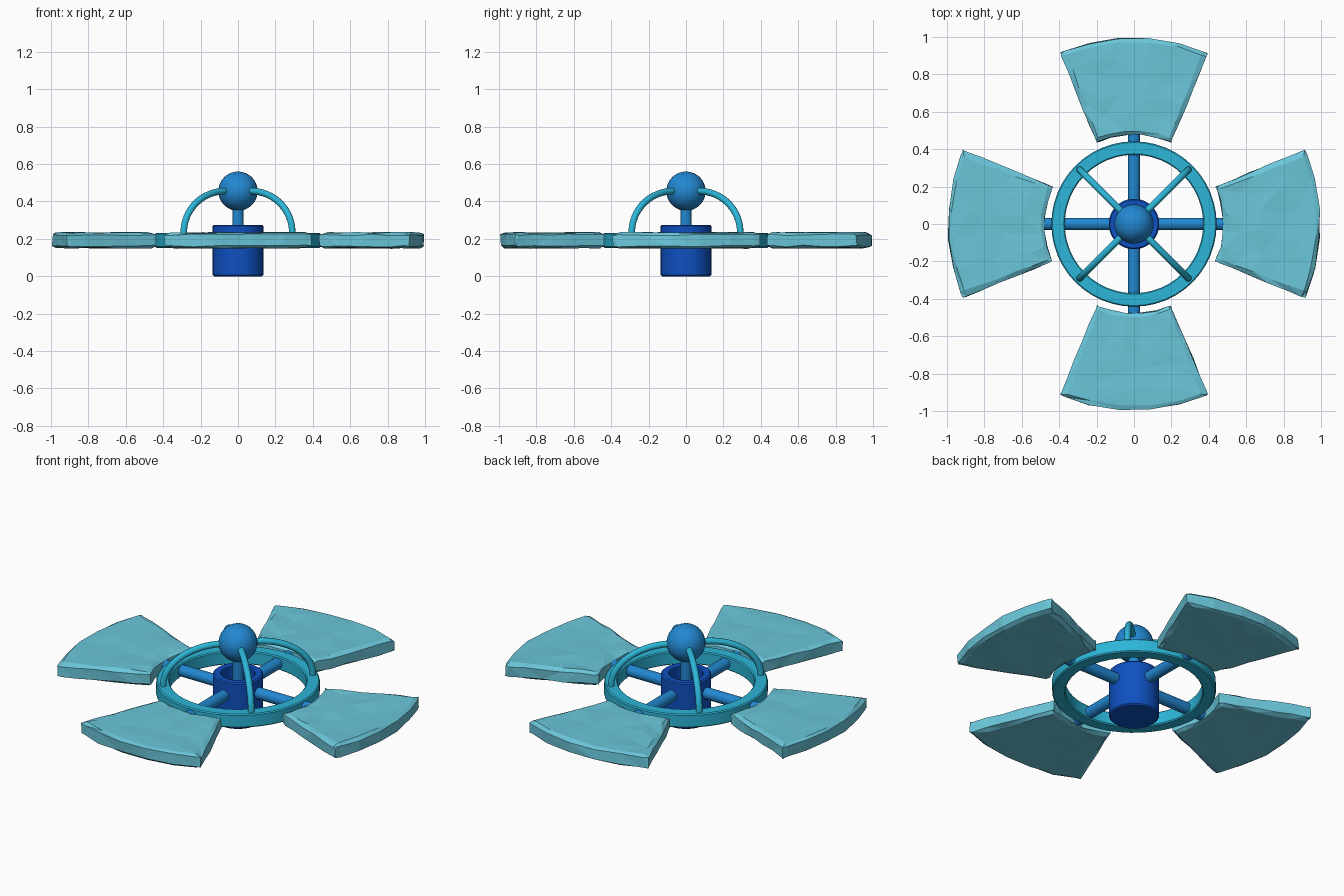
import bpy, bmesh, math, random
from mathutils import Vector

if "Cube" in bpy.data.objects:
    bpy.data.objects.remove(bpy.data.objects["Cube"])

random.seed(4)


def material(name, r, g, b):
    lin = [((c / 255 + 0.055) / 1.055) ** 2.4 for c in (r, g, b)]
    m = bpy.data.materials.new(name)
    m.diffuse_color = (*lin, 1)
    m.use_nodes = True
    m.node_tree.nodes["Principled BSDF"].inputs["Base Color"].default_value = m.diffuse_color
    return m


PALE = material("pale_teal", 106, 198, 218)
CYAN = material("bright_cyan", 44, 182, 216)
BLUE = material("mid_blue", 34, 136, 210)
NAVY = material("deep_blue", 14, 80, 192)


def make(name, bm, mat, smooth=True):
    bmesh.ops.recalc_face_normals(bm, faces=bm.faces)
    me = bpy.data.meshes.new(name)
    bm.to_mesh(me)
    bm.free()
    me.materials.append(mat)
    ob = bpy.data.objects.new(name, me)
    bpy.context.collection.objects.link(ob)
    if smooth:
        bpy.ops.object.select_all(action='DESELECT')
        ob.select_set(True)
        bpy.context.view_layer.objects.active = ob
        bpy.ops.object.shade_smooth_by_angle(angle=math.radians(35))
    return ob


def lathe(name, profile, mat, n=48, closed=False):
    """Revolve (radius, z) points around z."""
    bm = bmesh.new()
    vs = [bm.verts.new((r, 0, z)) for r, z in profile]
    pairs = list(zip(vs, vs[1:])) + ([(vs[-1], vs[0])] if closed else [])
    es = [bm.edges.new(p) for p in pairs]
    bmesh.ops.spin(bm, geom=vs + es, axis=(0, 0, 1), cent=(0, 0, 0),
                   angle=2 * math.pi, steps=n, use_duplicate=False)
    bmesh.ops.remove_doubles(bm, verts=bm.verts, dist=1e-5)
    return make(name, bm, mat)


def tube(name, pts, radius, mat, n=12):
    """Sweep a circle along a path lying in a vertical plane."""
    bm = bmesh.new()
    pts = [Vector(p) for p in pts]
    flat = (pts[-1] - pts[0]).to_2d()
    side = Vector((-flat.y, flat.x, 0)).normalized() if flat.length > 1e-6 else Vector((1, 0, 0))
    rings = []
    for i, p in enumerate(pts):
        t = (pts[min(i + 1, len(pts) - 1)] - pts[max(i - 1, 0)]).normalized()
        up = t.cross(side)
        rings.append([bm.verts.new(p + radius * (math.cos(a) * side + math.sin(a) * up))
                      for a in (2 * math.pi * k / n for k in range(n))])
    for a, b in zip(rings, rings[1:]):
        for k in range(n):
            bm.faces.new((a[k], a[(k + 1) % n], b[(k + 1) % n], b[k]))
    bm.faces.new(rings[0])
    bm.faces.new(rings[-1])
    return make(name, bm, mat)


# Hub cup with recessed top, stem and ball
lathe("hub", [(0, 0), (0.128, 0), (0.135, 0.007), (0.135, 0.268), (0.128, 0.275),
              (0.095, 0.275), (0.09, 0.27), (0.09, 0.2), (0, 0.2)], NAVY)
tube("stem", [(0, 0, 0.19), (0, 0, 0.38)], 0.03, BLUE, 20)
bm = bmesh.new()
bmesh.ops.create_uvsphere(bm, u_segments=32, v_segments=20, radius=0.105)
bmesh.ops.translate(bm, verts=bm.verts, vec=(0, 0, 0.455))
make("ball", bm, BLUE)

# Ring around the hub
lathe("ring", [(0.376, 0.152), (0.436, 0.152), (0.442, 0.158), (0.442, 0.226),
               (0.436, 0.232), (0.376, 0.232), (0.37, 0.226), (0.37, 0.158)],
      CYAN, 48, closed=True)


def blade(name, ang):
    """Thick rough slab shaped as a ring sector."""
    bm = bmesh.new()
    ts = [0, 0.04, 0.2, 0.4, 0.6, 0.8, 0.96, 1]
    n = len(ts)

    def jit(s):
        return random.uniform(-s, s)

    layers = []
    for sgn in (1, -1):
        grid = []
        for i, u in enumerate(ts):
            row = []
            for j, v in enumerate(ts):
                edge = i in (0, n - 1) or j in (0, n - 1)
                near = i in (1, n - 2) or j in (1, n - 2)
                js = 0.004 if edge or near else 0.022
                r = 0.478 + 0.517 * u + jit(js)
                half = math.radians(24.3 - 1.0 * u)
                a = ang + half * (2 * v - 1) + jit(js) / r
                h = (0.03 if edge else 0.041) + jit(0.005 if edge else 0.004)
                row.append(bm.verts.new((r * math.cos(a), r * math.sin(a), 0.192 + sgn * h)))
            grid.append(row)
        for i in range(n - 1):
            for j in range(n - 1):
                bm.faces.new((grid[i][j], grid[i + 1][j], grid[i + 1][j + 1], grid[i][j + 1]))
        layers.append(grid)
    # rim walls between upper and lower sheets
    loop = ([(0, j) for j in range(n - 1)] + [(i, n - 1) for i in range(n - 1)] +
            [(n - 1, j) for j in range(n - 1, 0, -1)] + [(i, 0) for i in range(n - 1, 0, -1)])
    top, bot = layers
    for (a, b), (c, d) in zip(loop, loop[1:] + loop[:1]):
        bm.faces.new((top[a][b], top[c][d], bot[c][d], bot[a][b]))
    bmesh.ops.triangulate(bm, faces=bm.faces)
    make(name, bm, PALE, smooth=False)


# Four spokes, blades and bowed braces
for k in range(4):
    a = k * math.pi / 2
    c, s = math.cos(a), math.sin(a)
    tube(f"spoke_{k + 1}", [(0.11 * c, 0.11 * s, 0.19), (0.5 * c, 0.5 * s, 0.19)], 0.033, BLUE, 20)
    blade(f"blade_{k + 1}", a)
    d = a + math.pi / 4
    arc = [(0.41, 0.2)] + [(0.1 + 0.31 * math.cos(t), 0.235 + 0.22 * math.sin(t))
                           for t in (math.pi / 2 * i / 16 for i in range(17))] + [(0.05, 0.455)]
    tube(f"brace_{k + 1}", [(r * math.cos(d), r * math.sin(d), z) for r, z in arc], 0.018, CYAN)
